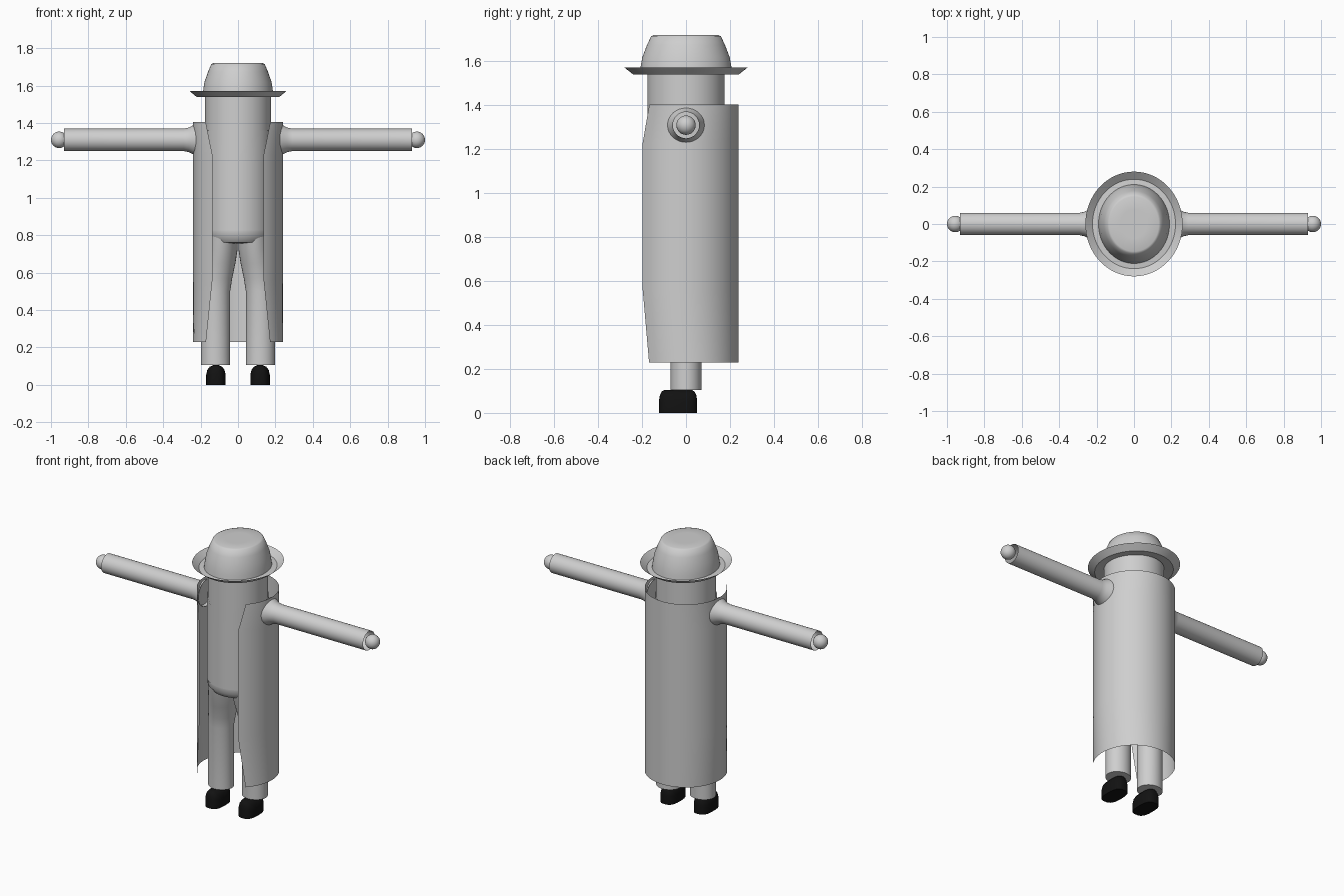
import bpy, bmesh, math
from mathutils import Matrix

if "Cube" in bpy.data.objects:
    bpy.data.objects.remove(bpy.data.objects["Cube"])


def material(name, rgb):
    m = bpy.data.materials.new(name)
    m.diffuse_color = (*rgb, 1.0)
    m.use_nodes = True
    m.node_tree.nodes["Principled BSDF"].inputs["Base Color"].default_value = m.diffuse_color
    return m


GREY = material("light grey", (0.62, 0.62, 0.62))
BLACK = material("black", (0.006, 0.006, 0.006))


def finish(name, bm, mat, angle, fix_normals=True):
    if fix_normals:
        bmesh.ops.recalc_face_normals(bm, faces=bm.faces[:])
    mesh = bpy.data.meshes.new(name)
    bm.to_mesh(mesh)
    bm.free()
    mesh.materials.append(mat)
    ob = bpy.data.objects.new(name, mesh)
    bpy.context.collection.objects.link(ob)
    bpy.ops.object.select_all(action='DESELECT')
    ob.select_set(True)
    bpy.context.view_layer.objects.active = ob
    bpy.ops.object.shade_smooth_by_angle(angle=math.radians(angle))
    return ob


def skin(bm, rows, closed):
    # Join neighbouring rows of vertices with quads
    for a, b in zip(rows, rows[1:]):
        n = len(a)
        for i in range(n if closed else n - 1):
            k = (i + 1) % n
            bm.faces.new((a[i], a[k], b[k], b[i]))


def loft(name, rings, mat=GREY, caps=(False, False), cx=0, cy=0, power=2,
         n=48, angle=40, turn=None):
    # rings: (z, x offset, x radius, y radius)
    bm = bmesh.new()
    rows = []
    for z, ox, rx, ry in rings:
        row = []
        for i in range(n):
            t = 2 * math.pi * i / n
            c, s = math.cos(t), math.sin(t)
            x = math.copysign(abs(c) ** (2 / power), c) * rx
            y = math.copysign(abs(s) ** (2 / power), s) * ry
            row.append(bm.verts.new((cx + ox + x, cy + y, z)))
        rows.append(row)
    skin(bm, rows, True)
    if caps[0]:
        bm.faces.new(rows[0])
    if caps[1]:
        bm.faces.new(rows[-1])
    if turn:
        bm.transform(turn)
    return finish(name, bm, mat, angle)


def lathe(name, profile, stretch=1.0, **kw):
    return loft(name, [(z, 0, r, r * stretch) for r, z in profile], **kw)


# Hat: dished brim and tapered crown, both a little longer front to back
lathe("hat_brim", [(0.17, 1.545), (0.222, 1.54), (0.26, 1.572)], 1.077, n=64)
lathe("hat_crown", [(0.19, 1.545), (0.187, 1.57), (0.179, 1.62), (0.16, 1.675),
                    (0.143, 1.715), (0.132, 1.72), (0.07, 1.72)],
      1.11, caps=(False, True), n=64, angle=80)

# Head: plain cylinder running down behind the neckline
lathe("head", [(0.176, 1.15), (0.176, 1.58)], caps=(True, True), n=64)

# Shirt: tube with a V neck cut into its front top edge
bm = bmesh.new()
rows = [[], [], []]
for i in range(96):
    t = 2 * math.pi * i / 96
    x, y = 0.18 * math.sin(t), -0.18 * math.cos(t)
    top = 1.36
    if y < 0 and abs(x) < 0.11:
        top = 1.215 + 0.145 * abs(x) / 0.11
    for row, z in zip(rows, (0.826, 1.18, top)):
        row.append(bm.verts.new((x, y, z)))
skin(bm, rows, True)
bm.faces.new(rows[0][::-1])
finish("shirt", bm, GREY, 40, False)

# Hips: waistband tapering under to the legs
lathe("hips", [(0.177, 0.83), (0.177, 0.795), (0.15, 0.762), (0.08, 0.755)],
      caps=(True, True))

# Coat: open-fronted shell whose opening widens at collar and hem
bm = bmesh.new()
rows = []
for z, gap in ((0.23, 45.5), (0.56, 34.8), (1.23, 34.8), (1.405, 46)):
    row = []
    for i in range(65):
        t = math.radians(gap + (360 - 2 * gap) * i / 64)
        row.append(bm.verts.new((0.24 * math.sin(t), -0.24 * math.cos(t), z)))
    rows.append(row)
skin(bm, rows, False)
finish("coat", bm, GREY, 40, False)

for side, s in (("left", 1), ("right", -1)):
    # Sleeve: hollow tube flared where it meets the coat
    lathe(f"sleeve_{side}", [(0.085, 0.222), (0.078, 0.24), (0.066, 0.262),
                             (0.06, 0.29), (0.06, 0.93)], n=32,
          turn=Matrix.Translation((0, 0, 1.31)) @ Matrix.Rotation(s * math.pi / 2, 4, 'Y'))

    # Hand: ball sitting in the sleeve end
    bm = bmesh.new()
    bmesh.ops.create_uvsphere(bm, u_segments=24, v_segments=16, radius=0.044,
                              matrix=Matrix.Translation((s * 0.956, 0, 1.31)))
    finish(f"hand_{side}", bm, GREY, 60)

    # Leg: round trouser leg blending up into the hips
    loft(f"leg_{side}", [(z, s * cx, rx, ry) for z, cx, rx, ry in (
        (0.105, 0.12, 0.078, 0.07), (0.5, 0.12, 0.078, 0.072),
        (0.57, 0.112, 0.081, 0.082), (0.65, 0.099, 0.085, 0.102),
        (0.72, 0.09, 0.087, 0.122), (0.8, 0.085, 0.085, 0.138))],
        caps=(True, True), n=32)

    # Shoe: rounded block with a domed top
    loft(f"shoe_{side}", [(0, 0, 0.052, 0.087), (0.055, 0, 0.052, 0.087),
                          (0.08, 0, 0.046, 0.083), (0.097, 0, 0.033, 0.075),
                          (0.105, 0, 0.015, 0.062)],
         mat=BLACK, caps=(True, True), cx=s * 0.118, cy=-0.036, power=2.8, n=32, angle=50)
